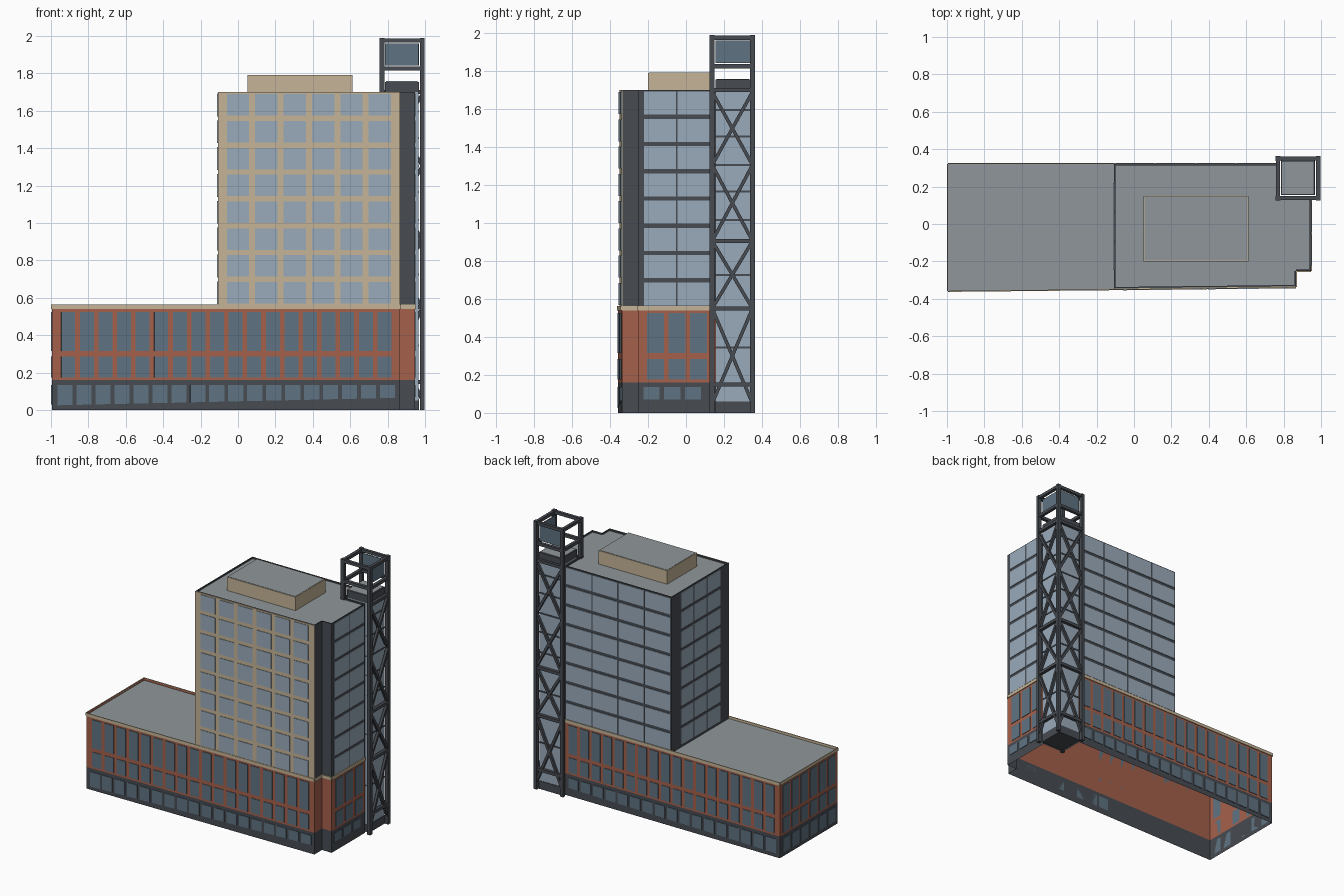
import bpy, bmesh
from mathutils import Vector

if "Cube" in bpy.data.objects:
    bpy.data.objects.remove(bpy.data.objects["Cube"])


def material(name, hexcode):
    rgb = [int(hexcode[i:i + 2], 16) / 255 for i in (0, 2, 4)]
    m = bpy.data.materials.new(name)
    m.diffuse_color = [((c + 0.055) / 1.055) ** 2.4 if c > 0.04 else c / 12.92 for c in rgb] + [1]
    m.use_nodes = True
    m.node_tree.nodes["Principled BSDF"].inputs["Base Color"].default_value = m.diffuse_color
    return m


DARK = material("dark_metal", "474B51")
RED = material("brick_red", "A5614B")
BEIGE = material("beige_stone", "C6B597")
ROOF = material("roof_grey", "90969B")
GLASS = material("tower_glass", "9AABBB")
SHADE = material("podium_glass", "5F7382")


def finish(name, bm, mat):
    bmesh.ops.recalc_face_normals(bm, faces=bm.faces)
    me = bpy.data.meshes.new(name)
    bm.to_mesh(me)
    bm.free()
    me.materials.append(mat)
    ob = bpy.data.objects.new(name, me)
    bpy.context.collection.objects.link(ob)
    return ob


def hexa(bm, bottom, top):
    """Six-sided block from four bottom and four top corners."""
    b = [bm.verts.new(p) for p in bottom]
    t = [bm.verts.new(p) for p in top]
    bm.faces.new(b[::-1])
    bm.faces.new(t)
    for i in range(4):
        j = (i + 1) % 4
        bm.faces.new((b[i], b[j], t[j], t[i]))


def block(bm, x0, x1, y0, y1, z0, z1):
    ring = [(x0, y0), (x1, y0), (x1, y1), (x0, y1)]
    hexa(bm, [(x, y, z0) for x, y in ring], [(x, y, z1) for x, y in ring])


def beam(bm, a, b, w):
    """Square bar between two points."""
    a, b = Vector(a), Vector(b)
    d = (b - a).normalized()
    s = d.cross(Vector((0, 0, 1)))
    s = s.normalized() if s.length > 0.01 else Vector((1, 0, 0))
    t = s.cross(d).normalized()
    c = [(s * i + t * j) * w / 2 for i, j in ((-1, -1), (1, -1), (1, 1), (-1, 1))]
    hexa(bm, [a + k for k in c], [b + k for k in c])


def walls(name, outline, z0, z1, mat):
    """Open shell standing on an outline."""
    bm = bmesh.new()
    n = len(outline)
    lo = [bm.verts.new((x, y, z0)) for x, y in outline]
    hi = [bm.verts.new((x, y, z1)) for x, y in outline]
    for i in range(n):
        j = (i + 1) % n
        bm.faces.new((lo[i], lo[j], hi[j], hi[i]))
    return finish(name, bm, mat)


def slab(name, outline, z, mat):
    bm = bmesh.new()
    bm.faces.new([bm.verts.new((x, y, z)) for x, y in outline])
    return finish(name, bm, mat)


def panel(bm, p, q, u0, u1, za, zb, z1, v0, v1):
    """Thin plate on the wall p-q; its lower edge runs from za to zb."""
    p, q = Vector((*p, 0)), Vector((*q, 0))
    d = (q - p).normalized()
    n = Vector((d.y, -d.x, 0))
    plan = [(u0, v1, za), (u1, v1, zb), (u1, v0, zb), (u0, v0, za)]
    hexa(bm, [p + d * u + n * v + Vector((0, 0, z)) for u, v, z in plan],
         [p + d * u + n * v + Vector((0, 0, z1)) for u, v, z in plan])


def windows(name, p, q, u0, u1, cols, gap, rows, mat, v=0.0, rise=0.0):
    """Grid of panes between u0 and u1 along the wall p-q."""
    bm = bmesh.new()
    w = (u1 - u0 + gap) / cols
    for z0, z1 in rows:
        for i in range(cols):
            a = u0 + i * w
            panel(bm, p, q, a, a + w - gap, z0 + rise * i / cols,
                  z0 + rise * (i + 1) / cols, z1, v, v + 0.004)
    return finish(name, bm, mat)


def edge_band(name, outline, z0, z1, v0, v1, mat):
    bm = bmesh.new()
    for i, p in enumerate(outline):
        q = outline[(i + 1) % len(outline)]
        panel(bm, p, q, 0, (Vector(q) - Vector(p)).length, z0, z0, z1, v0, v1)
    return finish(name, bm, mat)


# Footprints, anticlockwise, with the stepped front corner and lift recess
east = [(0.865, -0.25), (0.945, -0.25), (0.945, 0.14), (0.77, 0.14), (0.77, 0.32)]
low = [(-0.995, -0.357), (0.865, -0.338)] + east + [(-0.995, 0.32)]
high = [(-0.107, -0.345), (0.865, -0.334)] + east + [(-0.107, 0.32)]

# Podium: ground floor, brick floors, cornice and roof
walls("ground_floor_walls", low, 0, 0.16, DARK)
walls("podium_walls", low, 0.16, 0.56, RED)
slab("podium_roof", low, 0.545, ROOF)
edge_band("podium_cornice", low, 0.54, 0.563, 0, 0.006, BEIGE)

# Podium windows on each side
brick_rows = [(0.175, 0.285), (0.315, 0.525)]
sides = {"front": (low[0], low[1], 0.05, 1.815, 18),
         "right": (low[3], low[4], 0.045, 0.36, 3),
         "back": (low[6], low[7], 0.03, 1.72, 18),
         "left": (low[7], low[0], 0.03, 0.647, 6)}
for side, (p, q, u0, u1, cols) in sides.items():
    windows(side + "_podium_windows", p, q, u0, u1, cols, 0.025, brick_rows, SHADE)
windows("front_ground_windows", low[0], low[1], 0.03, 1.835, 18, 0.02, [(0.025, 0.135)], SHADE, rise=0.04)
windows("right_ground_windows", low[3], low[4], 0.025, 0.33, 3, 0.025, [(0.07, 0.135)], SHADE)
windows("back_ground_windows", low[6], low[7], 0.03, 1.735, 17, 0.02, [(0.06, 0.135)], SHADE, rise=-0.03)
windows("left_ground_windows", low[7], low[0], 0.03, 0.647, 6, 0.02, [(0.03, 0.135)], SHADE)

# Tower: dark shell, beige front, roof and rooftop plant room
walls("tower_walls", high, 0.545, 1.70, DARK)
slab("tower_roof", high, 1.69, ROOF)
edge_band("tower_parapet", high, 1.69, 1.70, -0.008, 0, DARK)
bm = bmesh.new()
panel(bm, high[0], high[1], 0, 0.972, 0.563, 0.563, 1.70, 0, 0.006)
finish("tower_front_wall", bm, BEIGE)
bm = bmesh.new()
block(bm, 0.05, 0.612, -0.2, 0.15, 1.69, 1.79)
finish("plant_room", bm, BEIGE)
bm = bmesh.new()
block(bm, 0.055, 0.607, -0.195, 0.145, 1.785, 1.792)
finish("plant_room_roof", bm, ROOF)

# Tower glazing, eight storeys
pitch = 0.1435
floor = [0.555 + pitch * k for k in range(9)]
front_rows = [(z + 0.014, z + pitch - 0.014) for z in floor[:8]]
side_rows = [(z + 0.011, z + pitch - 0.011) for z in floor[:8]]
windows("tower_front_windows", high[0], high[1], 0.047, 0.925, 6, 0.032, front_rows, GLASS, v=0.006)
windows("tower_right_glazing", high[3], high[4], 0.028, 0.375, 2, 0.008, side_rows, GLASS)
windows("tower_back_glazing", high[6], high[7], 0.01, 0.87, 4, 0.008, side_rows, GLASS)
windows("tower_left_glazing", high[7], high[0], 0.1, 0.565, 3, 0.008, side_rows, GLASS)

# Lift shaft: glass box with dark bands and cap
sx, sy = (0.785, 0.965), (0.155, 0.338)
bm = bmesh.new()
block(bm, *sx, *sy, 0.05, 1.70)
finish("lift_shaft_glass", bm, GLASS)
bm = bmesh.new()
for z, h in ((0, 0.06), (0.34, 0.01), (0.72, 0.01), (1.01, 0.01), (1.16, 0.01),
             (1.30, 0.01), (1.45, 0.01), (1.59, 0.01), (1.70, 0.055)):
    block(bm, sx[0], sx[1] + 0.004, sy[0], sy[1] + 0.004, z, z + h)
finish("lift_shaft_bands", bm, DARK)
bm = bmesh.new()
block(bm, sx[0] + 0.005, sx[1] - 0.005, sy[0] + 0.005, sy[1] - 0.005, 1.75, 1.758)
finish("lift_shaft_roof", bm, ROOF)

# Lift frame: posts, ring beams and cross bracing on the two outer faces
x0, x1, y0, y1 = 0.769, 0.985, 0.138, 0.35
bm = bmesh.new()
for x in (x0, x1):
    for y in (y0, y1):
        block(bm, x - 0.013, x + 0.013, y - 0.013, y + 0.013, 0, 1.99)
finish("lift_posts", bm, DARK)
bm = bmesh.new()
corners = [(x0, y0), (x1, y0), (x1, y1), (x0, y1)]
for z in (0.15, 0.55, 0.905, 1.70, 1.825, 1.975):
    for i in range(4):
        if z > 1.75 or i in (1, 2):
            beam(bm, (*corners[i], z), (*corners[(i + 1) % 4], z), 0.022)
finish("lift_ring_beams", bm, DARK)
bm = bmesh.new()
levels = [0.05, 0.55, 0.905, 1.305, 1.69]
for a, b in zip(levels, levels[1:]):
    for p, q in ((corners[1], corners[2]), (corners[2], corners[3])):
        beam(bm, (*p, a), (*q, b), 0.018)
        beam(bm, (*q, a), (*p, b), 0.018)
finish("lift_cross_braces", bm, DARK)

# Glass screens at the head of the lift
bm = bmesh.new()
block(bm, 0.962, 0.968, 0.155, 0.335, 1.842, 1.96)
block(bm, 0.787, 0.965, 0.335, 0.341, 1.842, 1.96)
finish("lift_head_screens", bm, SHADE)
